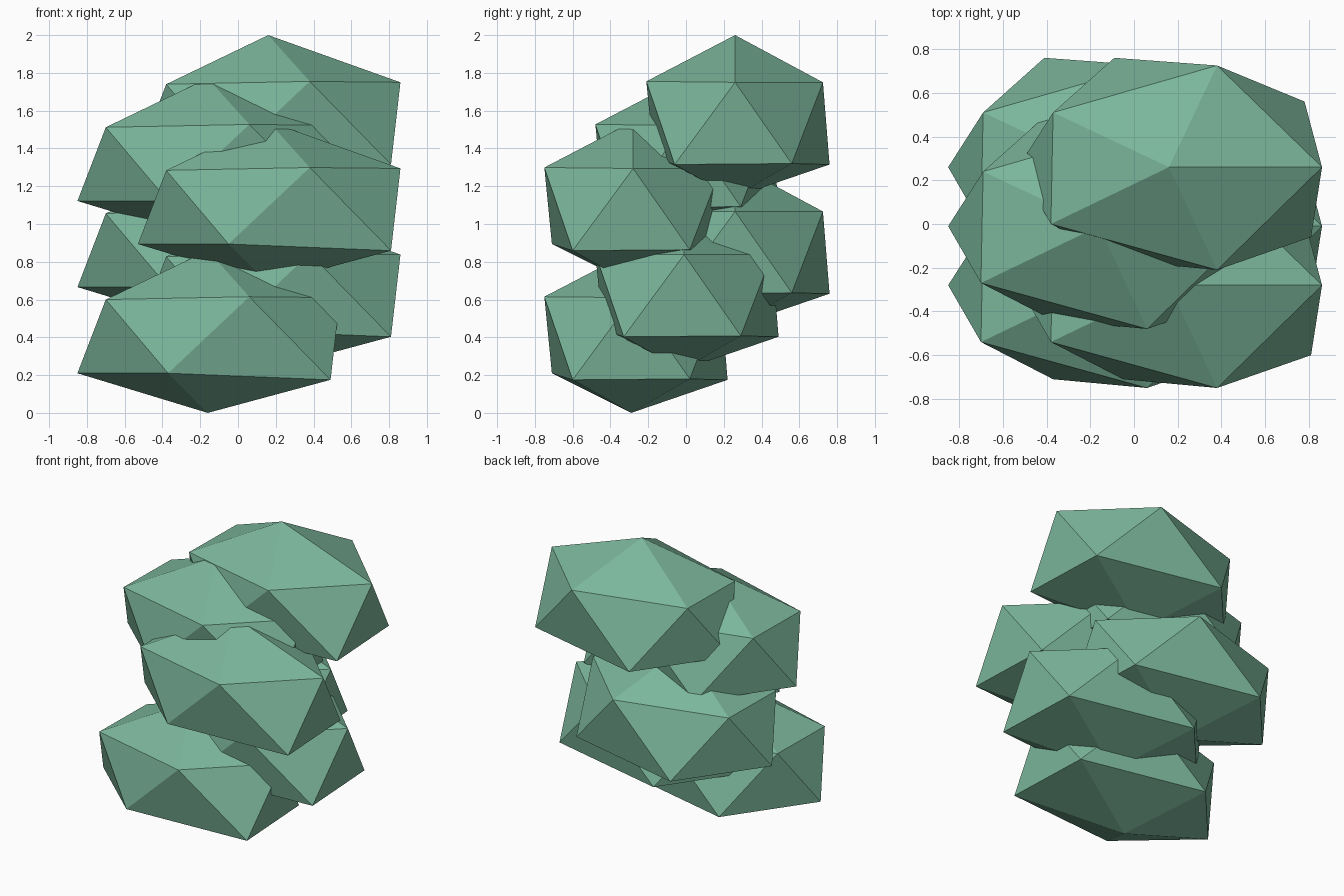
import bpy
import bmesh
from mathutils import Vector

default_cube = bpy.data.objects.get("Cube")
if default_cube:
    bpy.data.objects.remove(default_cube, do_unlink=True)

# One green for every clump
leaf_green = bpy.data.materials.new("leaf_green")
leaf_green.use_nodes = True
colour = (0.2, 0.47, 0.33, 1)
leaf_green.diffuse_color = colour
leaf_green.node_tree.nodes["Principled BSDF"].inputs["Base Color"].default_value = colour

# Uneven twenty-sided lump: two poles and two staggered rings of five
POLES = [(0, 0, 0.86), (0, -0.01, 0)]
UPPER_RING = [(0.7, 0, 0.61), (0.22, -0.47, 0.615), (-0.54, -0.26, 0.6),
              (-0.53, 0.25, 0.6), (0.22, 0.465, 0.61)]
LOWER_RING = [(0.62, 0.3, 0.18), (0.65, -0.32, 0.175), (-0.21, -0.43, 0.21),
              (-0.69, 0, 0.21), (-0.25, 0.5, 0.175)]


def make_clump_mesh():
    bm = bmesh.new()
    for point in POLES + UPPER_RING + LOWER_RING:
        bm.verts.new(Vector(point))
    bmesh.ops.convex_hull(bm, input=bm.verts[:])
    bmesh.ops.triangulate(bm, faces=bm.faces[:])
    bmesh.ops.recalc_face_normals(bm, faces=bm.faces[:])
    mesh = bpy.data.meshes.new("leaf_clump")
    bm.to_mesh(mesh)
    bm.free()
    mesh.materials.append(leaf_green)
    return mesh


# Six clumps climbing upwards, alternating right and left, in three depth rows
clump_mesh = make_clump_mesh()
for step in range(6):
    clump = bpy.data.objects.new(f"leaf_clump_{step + 1}", clump_mesh)
    side = 1 if step % 2 else -1
    row = step % 3 - 1
    clump.location = (side * 0.16, row * 0.27 - 0.01, step * 0.228)
    bpy.context.collection.objects.link(clump)
